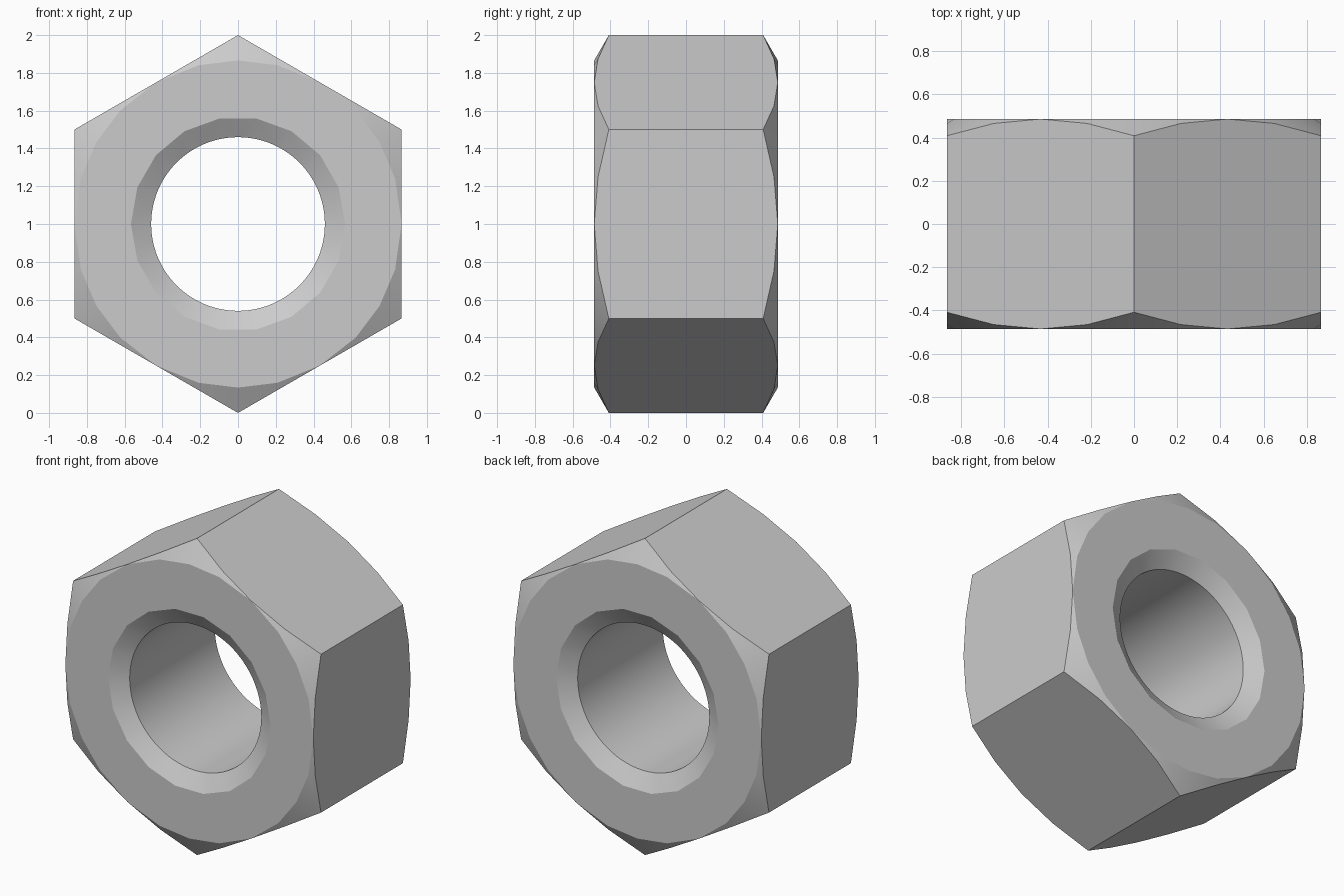
import bpy, bmesh
from math import sin, cos, tan, pi, radians, hypot, atan2

cube = bpy.data.objects.get("Cube")
if cube:
    bpy.data.objects.remove(cube, do_unlink=True)

HALF = 0.486                 # half thickness
FLAT = cos(pi / 6)           # centre to flat
BORE, MOUTH = 0.46, 0.567    # hole radius, and its radius at the face
SLOPE = tan(radians(30))     # chamfer slope

bm = bmesh.new()


def loop(points):
    """Closed ring of edges through (x, y, z) points."""
    verts = [bm.verts.new(p) for p in points]
    return [bm.edges.new((v, verts[(i + 1) % len(verts)])) for i, v in enumerate(verts)]


def circle(radius, y, angles):
    return loop([(radius * cos(a), y, 1 + radius * sin(a)) for a in angles])


def even(count):
    return [2 * pi * i / count for i in range(count)]


def bridge(a, b):
    bmesh.ops.bridge_loops(bm, edges=a + b)


# Four points along every flat, starting at a corner
hex_points = []
for side in range(6):
    for offset in (-0.5, -0.25, 0, 0.25):
        a = side * pi / 3 + atan2(offset, FLAT)
        hex_points.append((a, hypot(FLAT, offset)))

# Both ends: outer chamfer, flat annulus, countersunk mouth
rims, bores = [], []
for end in (-1, 1):
    rim = loop([(r * cos(a), end * (HALF - (r - FLAT) * SLOPE), 1 + r * sin(a))
                for a, r in hex_points])
    face_edge = circle(FLAT, end * HALF, [a for a, r in hex_points])
    mouth = circle(MOUTH, end * HALF, even(18))
    bore = circle(BORE, end * (HALF - (MOUTH - BORE) * SLOPE), even(72))
    for a, b in ((rim, face_edge), (face_edge, mouth), (mouth, bore)):
        bridge(a, b)
    rims.append(rim)
    bores.append(bore)

# Outer flats and bore wall
bridge(*rims)
bridge(*bores)
bmesh.ops.remove_doubles(bm, verts=bm.verts, dist=0.0005)
bmesh.ops.recalc_face_normals(bm, faces=bm.faces)

mesh = bpy.data.meshes.new("hex_nut")
bm.to_mesh(mesh)
bm.free()
nut = bpy.data.objects.new("hex_nut", mesh)
bpy.context.collection.objects.link(nut)

# Plain grey metal
grey = bpy.data.materials.new("light_grey")
grey.use_nodes = True
colour = (0.6, 0.6, 0.6, 1)
grey.diffuse_color = colour
grey.node_tree.nodes["Principled BSDF"].inputs["Base Color"].default_value = colour
mesh.materials.append(grey)

bpy.ops.object.select_all(action='DESELECT')
nut.select_set(True)
bpy.context.view_layer.objects.active = nut
bpy.ops.object.shade_smooth_by_angle(angle=radians(25))
